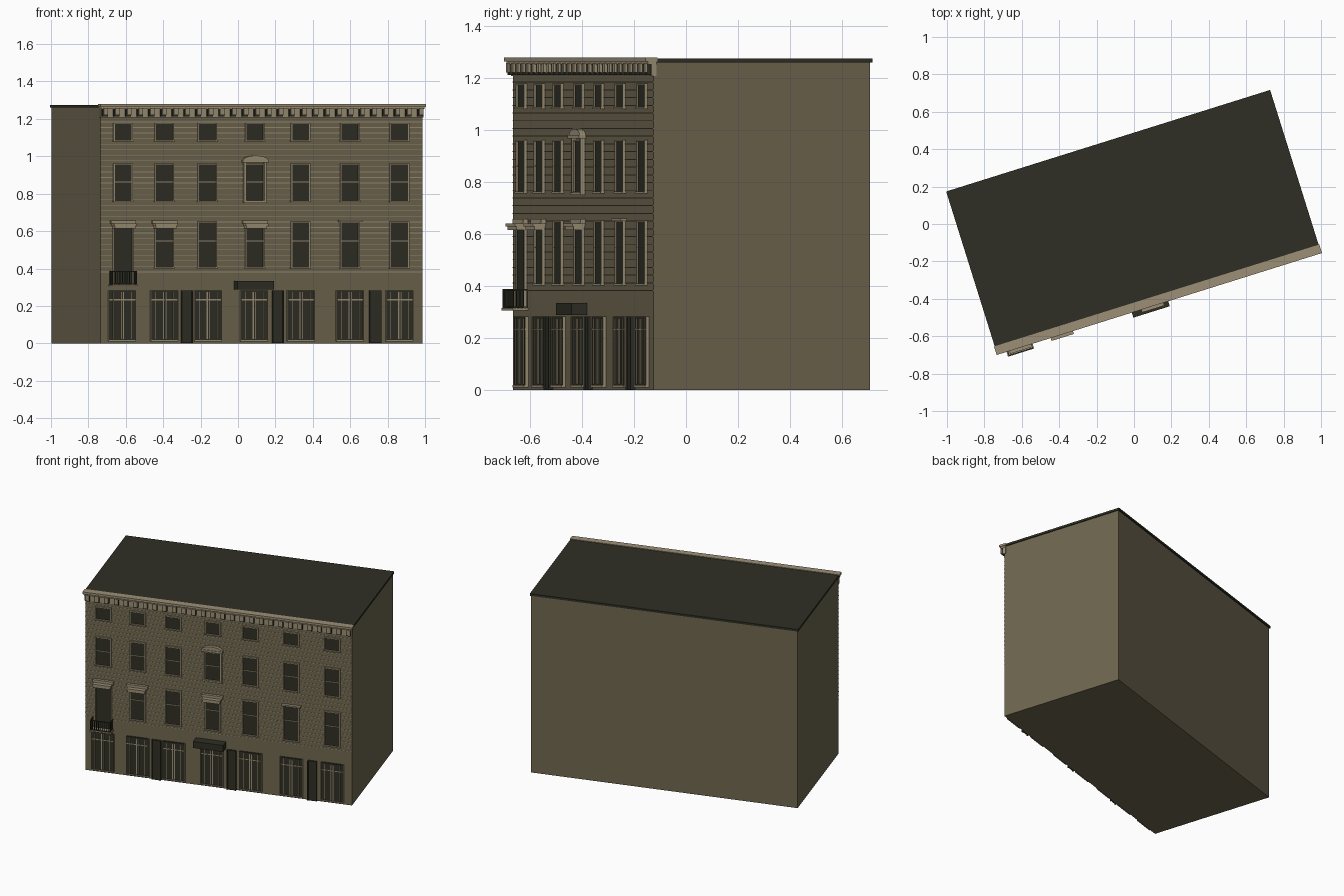
import bpy, bmesh, math
from mathutils import Vector

if "Cube" in bpy.data.objects:
    bpy.data.objects.remove(bpy.data.objects["Cube"])

# Facade frame: u runs along the street front, v points outward, z up
A = math.radians(17.4)
C, S = math.cos(A), math.sin(A)
ORIGIN = Vector((-0.735, -0.665, 0))
U, V = Vector((C, S, 0)), Vector((S, -C, 0))
LENGTH, DEPTH = 1.803, 0.873


def material(name, rgb):
    m = bpy.data.materials.new(name)
    m.diffuse_color = (*rgb, 1)
    m.use_nodes = True
    m.node_tree.nodes["Principled BSDF"].inputs["Base Color"].default_value = m.diffuse_color
    return m


WALL = material("brown stone", (0.157, 0.132, 0.078))
TRIM = material("beige trim", (0.33, 0.275, 0.18))
DARK = material("dark slate", (0.028, 0.028, 0.018))


def place(u, v, z):
    return ORIGIN + U * u + V * v + Vector((0, 0, z))


class Part:
    """Collects prisms in the facade frame and makes one object."""
    def __init__(self, name, mat):
        self.name, self.mat, self.bm = name, mat, bmesh.new()

    def prism(self, profile, v0, v1):
        back = [self.bm.verts.new(place(u, v0, z)) for u, z in profile]
        front = [self.bm.verts.new(place(u, v1, z)) for u, z in profile]
        n = len(profile)
        self.bm.faces.new(back)
        self.bm.faces.new(front[::-1])
        for i in range(n):
            j = (i + 1) % n
            self.bm.faces.new((back[j], back[i], front[i], front[j]))

    def box(self, u0, u1, v0, v1, z0, z1):
        self.prism([(u0, z0), (u1, z0), (u1, z1), (u0, z1)], v0, v1)

    def mid(self, u, w, v0, v1, z0, z1):
        self.box(u - w / 2, u + w / 2, v0, v1, z0, z1)

    def finish(self):
        bmesh.ops.recalc_face_normals(self.bm, faces=self.bm.faces)
        me = bpy.data.meshes.new(self.name)
        self.bm.to_mesh(me)
        self.bm.free()
        me.materials.append(self.mat)
        bpy.context.collection.objects.link(bpy.data.objects.new(self.name, me))


def along(x):
    return (x - ORIGIN.x) / C


# Main block and roof slab
walls = Part("walls", WALL)
walls.box(0, LENGTH, -DEPTH, 0, 0, 1.26)
walls.finish()
roof = Part("roof", DARK)
roof.box(-0.006, LENGTH + 0.006, -DEPTH - 0.008, -0.012, 1.26, 1.275)
roof.finish()

# Thin horizontal stone courses
courses = Part("stone_courses", TRIM)
for i in range(28):
    z = 0.38 + i * 0.0297
    courses.box(-0.001, LENGTH + 0.001, -0.002, 0.002, z, z + 0.0035)
courses.finish()

# Cornice mouldings with a row of brackets
cornice = Part("cornice", TRIM)
cornice.box(-0.004, LENGTH + 0.004, -0.012, 0.008, 1.208, 1.262)
cornice.box(-0.006, LENGTH + 0.006, -0.012, 0.024, 1.252, 1.266)
cornice.box(-0.01, LENGTH + 0.01, -0.014, 0.034, 1.264, 1.279)
bracket = Part("cornice_brackets", DARK)
caps = Part("bracket_caps", TRIM)
COUNT = 28
for i in range(COUNT):
    u = 0.018 + i * (LENGTH - 0.036) / (COUNT - 1)
    bracket.mid(u, 0.03, 0.006, 0.024, 1.212, 1.254)
    caps.box(u - 0.009, u + 0.015, 0.02, 0.032, 1.22, 1.258)
for p in (cornice, bracket, caps):
    p.finish()

# Upper windows: protruding frames, sash bars and panes
COLUMNS = [along(x) for x in (-0.617, -0.396, -0.166, 0.088, 0.332, 0.596, 0.861)]
frames = Part("window_frames", TRIM)
glass = Part("window_panes", DARK)


def window(u, w, z0, z1, t=0.006, out=0.012):
    glass.mid(u, w - t, -0.002, 0.005, z0 + t / 2, z1 - t / 2)
    for s in (-1, 1):
        frames.mid(u + s * (w - t) / 2, t, -0.002, out, z0, z1)
    frames.mid(u, w, -0.002, out, z1 - t, z1)
    frames.mid(u, w + 0.006, -0.002, out + 0.003, z0 - 0.002, z0 + t)


for i, u in enumerate(COLUMNS):
    window(u, 0.107, 1.082, 1.178)
    window(u, 0.107, 0.757, 0.962)
    frames.mid(u, 0.1, 0, 0.008, 0.86, 0.864)
    if i:
        window(u, 0.107, 0.403, 0.652)
        frames.mid(u, 0.1, 0, 0.008, 0.545, 0.549)

# Shop windows: dark glazing, paired mullions and a transom
SHOPS = [along(x) for x in (-0.622, -0.396, -0.163, 0.083, 0.334, 0.596, 0.861)]
for u in SHOPS:
    glass.mid(u, 0.15, -0.002, 0.01, 0.012, 0.283)
    for d in (-0.05, -0.006, 0.006, 0.05):
        thick = 0.006 if abs(d) < 0.02 else 0.003
        frames.mid(u + d, thick, 0, 0.014, 0.022, 0.275)
    frames.mid(u, 0.145, 0, 0.013, 0.23, 0.236)
    frames.mid(u, 0.15, 0, 0.016, 0.01, 0.018)
    for s in (-1, 1):
        frames.mid(u + s * 0.0755, 0.003, -0.002, 0.013, 0.012, 0.283)

# Balcony door
glass.mid(COLUMNS[0], 0.104, -0.002, 0.008, 0.315, 0.62)
for s in (-1, 1):
    frames.mid(COLUMNS[0] + s * 0.054, 0.005, -0.002, 0.012, 0.315, 0.652)
frames.finish()
glass.finish()

# Street doors
doors = Part("street_doors", DARK)
for x in (-0.275, 0.211, 0.731):
    u = along(x)
    doors.mid(u, 0.06, -0.002, 0.012, 0.001, 0.282)
    for s in (-1, 1):
        doors.mid(u + s * 0.028, 0.006, 0, 0.018, 0.001, 0.282)
doors.finish()

# Projecting hoods over three openings, and a slim one
hoods = Part("window_hoods", TRIM)
for i in (0, 1, 3):
    u = COLUMNS[i]
    hoods.mid(u, 0.115, -0.002, 0.044, 0.614, 0.628)
    hoods.mid(u, 0.125, -0.002, 0.05, 0.628, 0.64)
    hoods.mid(u, 0.14, -0.002, 0.02, 0.64, 0.658)
hoods.mid(COLUMNS[5], 0.13, -0.002, 0.022, 0.65, 0.66)
hoods.finish()

# Curved pediment with side pilasters
pediment = Part("curved_pediment", TRIM)
u = COLUMNS[3]
arc = [(u + 0.07 * math.cos(t), 0.978 + 0.026 * math.sin(t))
       for t in [math.pi * k / 10 for k in range(11)]]
pediment.prism(arc, -0.002, 0.024)
pediment.mid(u, 0.144, -0.002, 0.028, 0.966, 0.98)
for s in (-1, 1):
    pediment.mid(u + s * 0.057, 0.012, -0.002, 0.018, 0.752, 0.968)
pediment.mid(u, 0.13, -0.002, 0.02, 0.75, 0.76)
pediment.finish()

# Balcony slab and railing
ub, WB, OUT = along(-0.622), 0.136, 0.058
slab = Part("balcony_slab", TRIM)
slab.mid(ub, WB + 0.01, -0.002, OUT + 0.003, 0.306, 0.315)
slab.finish()
rail = Part("balcony_railing", DARK)
for z in (0.316, 0.382):
    rail.mid(ub, WB, OUT - 0.004, OUT, z, z + 0.005)
    for s in (-1, 1):
        rail.mid(ub + s * (WB / 2 - 0.002), 0.004, 0, OUT, z, z + 0.005)
for k in range(11):
    rail.mid(ub - WB / 2 + 0.002 + k * (WB - 0.004) / 10, 0.004, OUT - 0.004, OUT, 0.315, 0.386)
for k in range(4):
    for s in (-1, 1):
        rail.mid(ub + s * (WB / 2 - 0.002), 0.004, k * 0.014, k * 0.014 + 0.004, 0.315, 0.386)
rail.finish()

# Box canopy over the shop entrance
canopy = Part("entrance_canopy", DARK)
canopy.box(along(-0.022), along(0.173), -0.002, 0.062, 0.288, 0.334)
canopy.finish()
